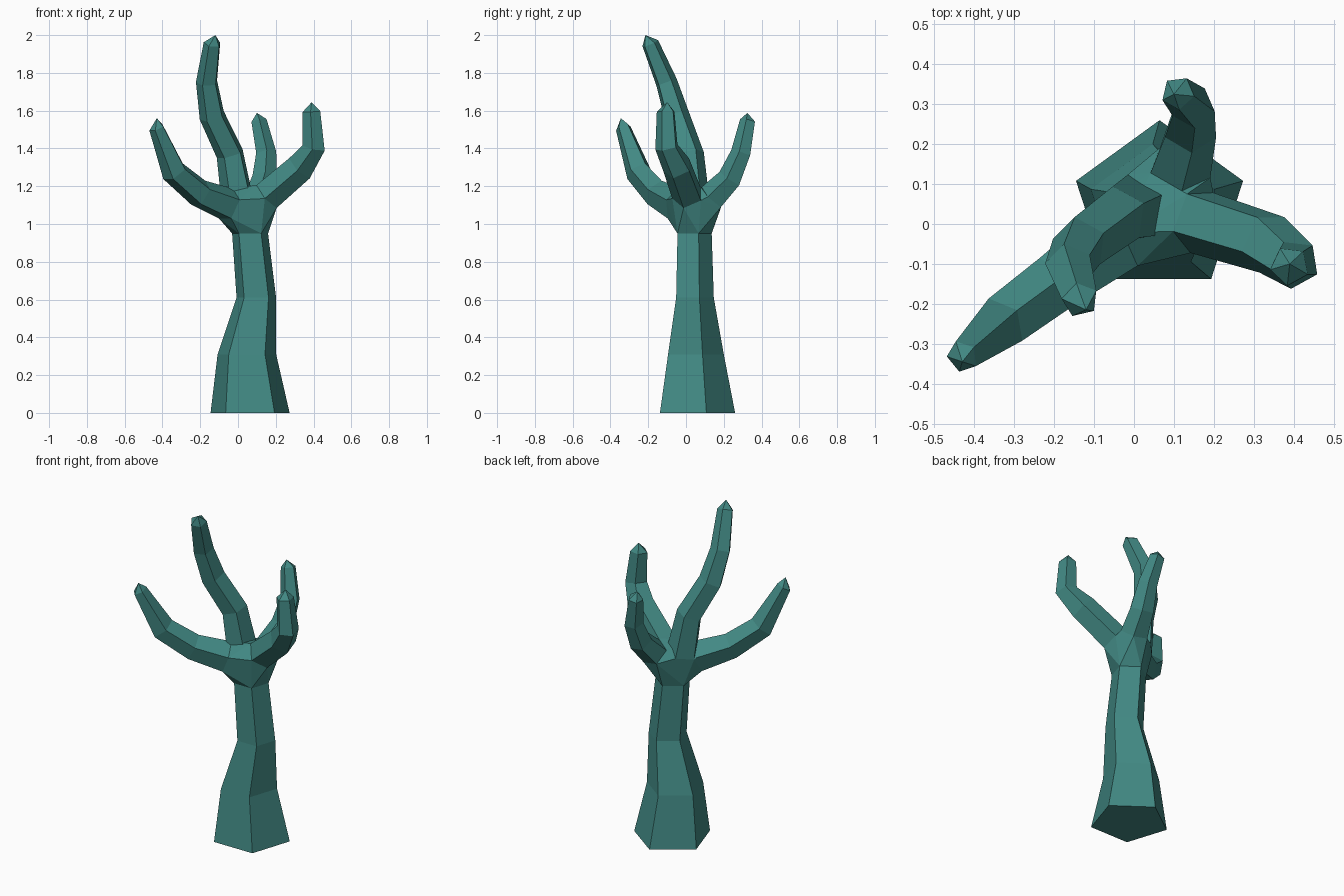
import bpy, bmesh
from math import sin, cos, tau
from mathutils import Vector

if "Cube" in bpy.data.objects:
    bpy.data.objects.remove(bpy.data.objects["Cube"])

SIDES = 5
UP = Vector((0, 0, 1))

bark = bpy.data.materials.new("teal_bark")
bark.use_nodes = True
bark.diffuse_color = (0.054, 0.25, 0.23, 1)
bark.node_tree.nodes["Principled BSDF"].inputs["Base Color"].default_value = bark.diffuse_color


def finish(name, bm):
    bmesh.ops.recalc_face_normals(bm, faces=bm.faces)
    mesh = bpy.data.meshes.new(name)
    bm.to_mesh(mesh)
    bm.free()
    mesh.materials.append(bark)
    bpy.context.collection.objects.link(bpy.data.objects.new(name, mesh))


def ring(center, u, v, r):
    """Pentagon whose first corner points along u."""
    return [center + r * (cos(tau * i / SIDES) * u + sin(tau * i / SIDES) * v)
            for i in range(SIDES)]


def loft(name, rings, tip=None):
    """Skin the rings with quads, closed by a cap or a pointed tip."""
    bm = bmesh.new()
    loops = [[bm.verts.new(p) for p in r] for r in rings]
    for a, b in zip(loops, loops[1:]):
        for i in range(SIDES):
            j = (i + 1) % SIDES
            bm.faces.new((a[i], a[j], b[j], b[i]))
    bm.faces.new(loops[0])
    if tip:
        point = bm.verts.new(tip)
        for i in range(SIDES):
            bm.faces.new((loops[-1][i], loops[-1][(i + 1) % SIDES], point))
    else:
        bm.faces.new(loops[-1])
    finish(name, bm)


def branch(name, sections, tip, apex):
    """Bent tapering limb; apex is 1 for a ridge on its inner side, -1 outside."""
    pts = [Vector(s[:3]) for s in sections] + [Vector(tip)]
    across = (pts[-1] - pts[0]).cross(UP).normalized()
    rings = []
    for i, s in enumerate(sections):
        before = pts[max(i - 1, 0)]
        after = pts[min(i + 1, len(sections) - 1)]
        t = (after - before).normalized()
        v = (across - across.dot(t) * t).normalized()
        rings.append(ring(pts[i], v.cross(t) * apex, v, s[3]))
    loft(name, rings, pts[-1])
    return rings[0]


# Trunk: x, y, z, radius
trunk = [(0.064, 0.04, 0, 0.22), (0.047, 0.037, 0.31, 0.163),
         (0.097, 0.037, 0.61, 0.11), (0.064, 0.036, 0.95, 0.1)]
trunk_rings = [ring(Vector(s[:3]), Vector((0, 1, 0)), Vector((-1, 0, 0)), s[3]) for s in trunk]
loft("trunk", trunk_rings)

# Branches
limbs = [
    ("right_branch", 1, (-0.43, -0.345, 1.56),
     [(-0.05, -0.04, 1.1, 0.092), (-0.2, -0.15, 1.16, 0.077),
      (-0.335, -0.25, 1.275, 0.071), (-0.43, -0.332, 1.51, 0.042)]),
    ("tall_branch", -1, (-0.12, -0.215, 2.0),
     [(0.0, 0.035, 1.13, 0.09), (-0.04, 0.02, 1.37, 0.076),
      (-0.135, -0.05, 1.57, 0.071), (-0.163, -0.105, 1.75, 0.06),
      (-0.135, -0.19, 1.955, 0.047)]),
    ("left_branch", -1, (0.39, -0.1, 1.645),
     [(0.155, 0.01, 1.15, 0.085), (0.33, -0.045, 1.3, 0.08),
      (0.403, -0.1, 1.405, 0.064), (0.39, -0.105, 1.595, 0.05)]),
    ("back_branch", 1, (0.1, 0.325, 1.588),
     [(0.115, 0.14, 1.14, 0.08), (0.14, 0.235, 1.24, 0.068),
      (0.148, 0.293, 1.375, 0.056), (0.11, 0.328, 1.545, 0.043)]),
]
hub_points = list(trunk_rings[-1])
for name, apex, tip, sections in limbs:
    hub_points += branch(name, sections, tip, apex)

# Crotch joining the trunk to the branches
bm = bmesh.new()
for p in hub_points:
    bm.verts.new(p)
hull = bmesh.ops.convex_hull(bm, input=bm.verts)
loose = {v for v in hull["geom_interior"] + hull["geom_unused"] if isinstance(v, bmesh.types.BMVert)}
bmesh.ops.delete(bm, geom=list(loose), context="VERTS")
finish("crotch", bm)
